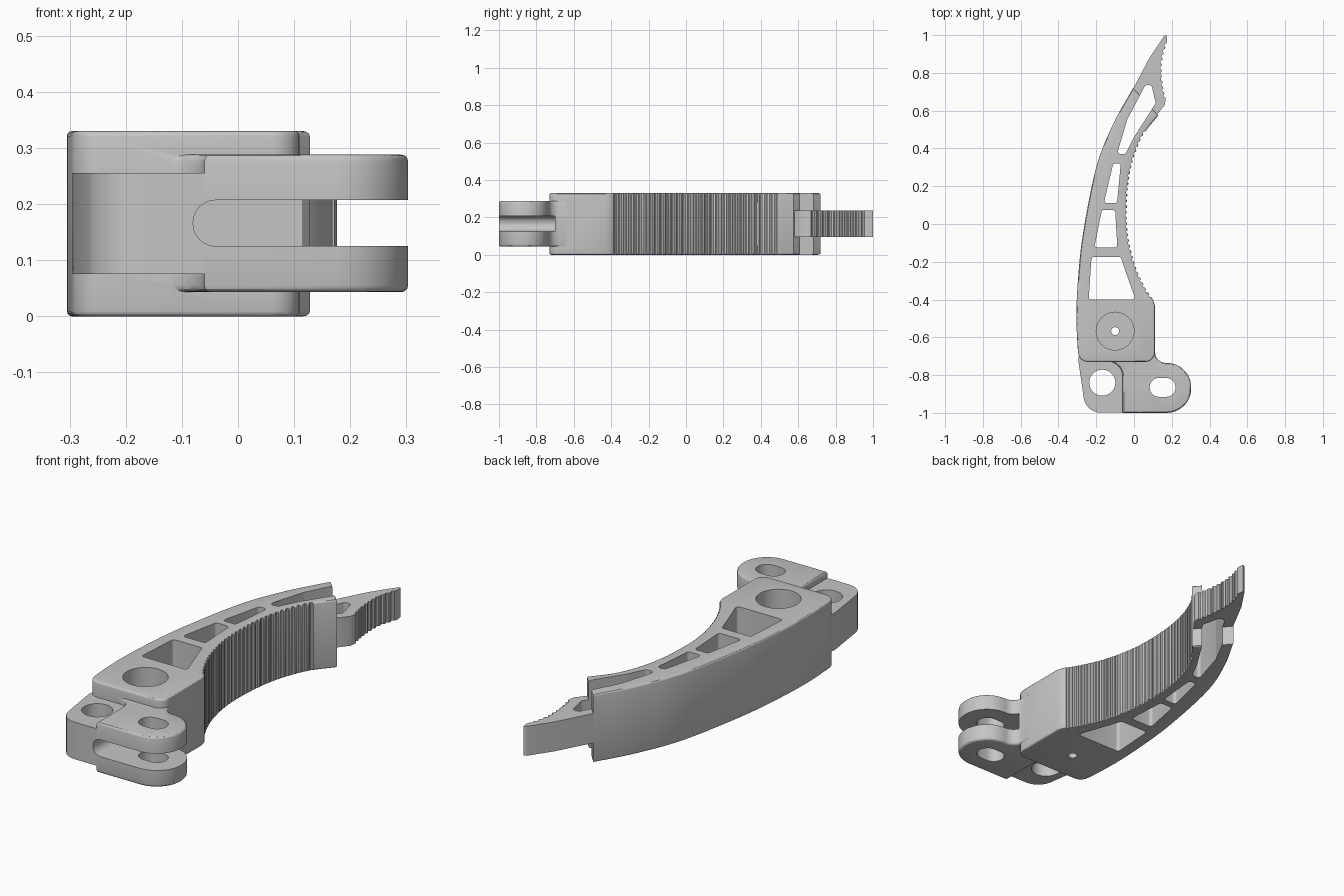
import bpy, bmesh, math
from mathutils import Vector, Matrix

if "Cube" in bpy.data.objects:
    bpy.data.objects.remove(bpy.data.objects["Cube"], do_unlink=True)

grey = bpy.data.materials.new("plain grey")
grey.use_nodes = True
grey.diffuse_color = (0.56, 0.56, 0.56, 1)
grey.node_tree.nodes["Principled BSDF"].inputs["Base Color"].default_value = grey.diffuse_color


def spline(points, steps=6):
    """Smooth curve through the points."""
    p = [Vector(q) for q in points]
    p = [2 * p[0] - p[1]] + p + [2 * p[-1] - p[-2]]
    out = []
    for a, b, c, d in zip(p, p[1:], p[2:], p[3:]):
        for i in range(steps):
            t = i / steps
            out.append(0.5 * (2 * b + (c - a) * t + (2 * a - 5 * b + 4 * c - d) * t ** 2
                              + (3 * b - a - 3 * c + d) * t ** 3))
    return out + [p[-2]]


def rounded(corners, radius=0.0, steps=6):
    """Polygon with filleted corners; a corner may carry its own radius."""
    out, n = [], len(corners)
    for i, corner in enumerate(corners):
        c = Vector(corner[:2])
        r = corner[2] if len(corner) > 2 else radius
        if not r:
            out.append(c)
            continue
        u = (Vector(corners[i - 1][:2]) - c).normalized()
        v = (Vector(corners[(i + 1) % n][:2]) - c).normalized()
        half = u.angle(v) / 2
        reach = r / math.tan(half)
        centre = c + (u + v).normalized() * r / math.sin(half)
        a, b = c + u * reach - centre, c + v * reach - centre
        sweep = math.atan2(a.x * b.y - a.y * b.x, a.dot(b))
        for k in range(steps + 1):
            t = sweep * k / steps
            out.append(centre + Vector((a.x * math.cos(t) - a.y * math.sin(t),
                                        a.x * math.sin(t) + a.y * math.cos(t))))
    return out


def circle(x, y, r, n=40):
    return [(x + r * math.cos(math.tau * i / n), y + r * math.sin(math.tau * i / n)) for i in range(n)]


def prism(name, outlines, z0, z1, bevel=0.0, turn=False):
    """Closed solid from one or more outlines between two heights."""
    bm = bmesh.new()
    for outline in outlines:
        low, high = [[bm.verts.new((p[0], p[1], z)) for p in outline] for z in (z0, z1)]
        bm.faces.new(low[::-1])
        bm.faces.new(high)
        for i in range(len(low)):
            bm.faces.new((low[i - 1], low[i], high[i], high[i - 1]))
    bmesh.ops.recalc_face_normals(bm, faces=bm.faces)
    if bevel:
        rim = [e for e in bm.edges if abs(e.verts[0].co.z - e.verts[1].co.z) < 1e-5]
        bmesh.ops.bevel(bm, geom=rim, offset=bevel, segments=3, profile=0.5, affect='EDGES')
    if turn:
        bm.transform(Matrix.Rotation(math.pi / 2, 4, 'X'))
    mesh = bpy.data.meshes.new(name)
    bm.to_mesh(mesh)
    bm.free()
    mesh.materials.append(grey)
    ob = bpy.data.objects.new(name, mesh)
    bpy.context.collection.objects.link(ob)
    return ob


def combine(target, other, operation='DIFFERENCE'):
    mod = target.modifiers.new("boolean", 'BOOLEAN')
    mod.operation, mod.solver, mod.object = operation, 'EXACT', other
    bpy.context.view_layer.objects.active = target
    bpy.ops.object.modifier_apply(modifier=mod.name)
    bpy.data.objects.remove(other, do_unlink=True)


def grooves(path, pitch, r, shift):
    """Small circles spaced along a path, centred just outside it."""
    out, travelled = [], 0.0
    for a, b in zip(path, path[1:]):
        d = b - a
        side = Vector((d.y, -d.x)).normalized()
        while travelled < d.length:
            c = a + d * (travelled / d.length) + side * shift
            out.append(circle(c.x, c.y, r, 10))
            travelled += pitch
        travelled -= d.length
    return out


# Curved lever body
grip = spline([(0.10, -0.40), (0.055, -0.33), (0, -0.2), (-0.035, -0.03), (-0.035, 0.16),
               (-0.01, 0.32), (0.045, 0.465), (0.128, 0.575)])
outer = spline([(-0.005, 0.72), (-0.11, 0.53), (-0.2, 0.3), (-0.27, -0.05), (-0.297, -0.3),
                (-0.305, -0.5), (-0.298, -0.66)])
heel = [(-0.29, -0.73, 0.05), (0.11, -0.73, 0.05), (0.11, -0.43)]
lever = prism("lever_arm", [rounded(outer + heel + grip)], 0, 0.33, 0.009)

# Thin pointed tongue at the end
tip_grip = spline([(0.168, 0.66), (0.152, 0.74), (0.148, 0.86), (0.176, 0.97)], 4)
tongue = [(0.16, 0.995), (0.085, 0.885), (-0.003, 0.719), (0.0, 0.69), (0.1, 0.575),
          (0.124, 0.581), (0.163, 0.63)]
combine(lever, prism("tongue", [rounded(tongue + tip_grip + [(0.172, 1.0)])], 0.095, 0.238), 'UNION')

# Grip ridges
combine(lever, prism("grip_grooves", grooves(grip[2:-5], 0.03, 0.011, 0.003), -0.1, 0.5))
combine(lever, prism("tip_grooves", grooves(tip_grip[1:], 0.03, 0.011, 0.003), -0.1, 0.5))

# Lightening windows
windows = [
    [(-0.225, -0.175), (-0.07, -0.175), (-0.045, -0.25), (0.008, -0.4), (-0.24, -0.4)],
    [(-0.17, 0.075), (-0.1, 0.075), (-0.088, -0.125), (-0.21, -0.125)],
    [(-0.11, 0.32), (-0.07, 0.32), (-0.09, 0.11), (-0.16, 0.11)],
    [(0.06, 0.735), (0.093, 0.735), (0.115, 0.64), (0.08, 0.585), (0, 0.46), (-0.045, 0.37),
     (-0.09, 0.37), (-0.035, 0.555)],
]
combine(lever, prism("windows", [rounded(w, 0.014) for w in windows], -0.1, 0.5))

# Hinge foot on the outer side
foot = rounded([(-0.285, -0.66), (-0.295, -0.72), (-0.255, -0.999, 0.09), (-0.05, -0.999),
                (-0.04, -0.98), (0.0, -0.98), (0.0, -0.66)])
combine(lever, prism("hinge_foot", [foot], 0.075, 0.255), 'UNION')

# Forked lug on the inner side
lug = rounded([(-0.06, -1), (0.303, -1, 0.13), (0.303, -0.735, 0.13), (0.112, -0.735, 0.055),
               (0.112, -0.64), (0.05, -0.64), (-0.16, -0.66), (-0.16, -0.727), (-0.06, -0.727, 0.08)], 0, 10)
combine(lever, prism("forked_lug", [lug], 0.043, 0.288, 0.012), 'UNION')
slot = rounded([(-0.08, 0.125, 0.04), (0.5, 0.125), (0.5, 0.207), (-0.08, 0.207, 0.04)])
combine(lever, prism("lug_slot", [slot], 0.70, 1.1, turn=True))

# Pin hole, adjusting slot, blind bore and its drain hole
adjuster = rounded([(0.083, -0.915), (0.22, -0.915), (0.22, -0.815), (0.083, -0.815)], 0.049)
combine(lever, prism("pin_holes", [circle(-0.168, -0.84, 0.069), adjuster], -0.1, 0.5))
combine(lever, prism("bore", [circle(-0.1, -0.567, 0.1)], 0.04, 0.5))
combine(lever, prism("drain_hole", [circle(-0.1, -0.567, 0.021, 20)], -0.1, 0.2))

bpy.ops.object.select_all(action='DESELECT')
lever.select_set(True)
bpy.context.view_layer.objects.active = lever
bpy.ops.object.shade_smooth_by_angle(angle=math.radians(30))
